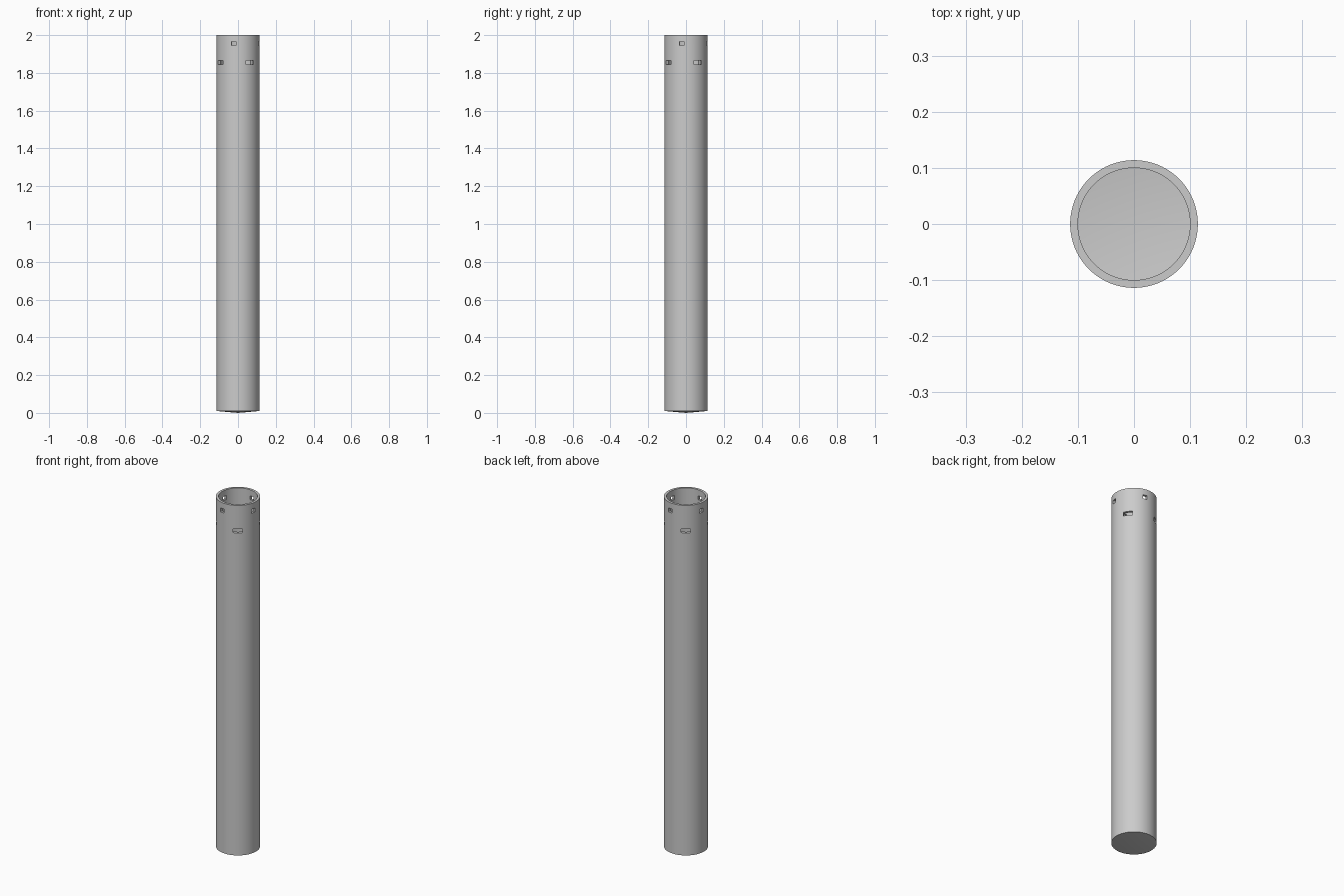
import bpy, bmesh, math
from mathutils import Matrix, Vector

if "Cube" in bpy.data.objects:
    bpy.data.objects.remove(bpy.data.objects["Cube"])

R_OUT, R_IN, HEIGHT = 0.1138, 0.1, 2.0
SEGMENTS = 96


def new_object(name, bm):
    mesh = bpy.data.meshes.new(name)
    bmesh.ops.recalc_face_normals(bm, faces=bm.faces)
    bm.to_mesh(mesh)
    bm.free()
    obj = bpy.data.objects.new(name, mesh)
    bpy.context.collection.objects.link(obj)
    return obj


# Hollow tube with a closed, very slightly conical base
profile = [(0, 0), (R_OUT, 0.01), (R_OUT, HEIGHT), (R_IN, HEIGHT), (R_IN, 0.022), (0, 0.012)]
bm = bmesh.new()
verts = [bm.verts.new((r, 0, z)) for r, z in profile]
edges = [bm.edges.new(pair) for pair in zip(verts, verts[1:])]
bmesh.ops.spin(bm, geom=verts + edges, cent=(0, 0, 0), axis=(0, 0, 1),
               angle=math.tau, steps=SEGMENTS, use_duplicate=False)
bmesh.ops.remove_doubles(bm, verts=bm.verts, dist=1e-5)
tube = new_object("tube", bm)

# Two staggered rows of four slots: start angle from the front, height, width
bm = bmesh.new()
for start, z, width in ((-11, 1.955, 0.024), (34, 1.855, 0.048)):
    for i in range(4):
        turn = Matrix.Rotation(math.radians(start + 90 * i), 4, 'Z')
        place = Matrix.Translation(Vector((0, -0.105, z)))
        size = Matrix.Diagonal((width, 0.06, 0.022, 1))
        bmesh.ops.create_cube(bm, size=1, matrix=turn @ place @ size)
cutter = new_object("slot_cutter", bm)
cutter.hide_render = True

cut = tube.modifiers.new("slots", 'BOOLEAN')
cut.operation = 'DIFFERENCE'
cut.solver = 'EXACT'
cut.object = cutter

# Apply the cuts and shade smoothly with crisp rims
bpy.context.view_layer.objects.active = tube
tube.select_set(True)
bpy.ops.object.modifier_apply(modifier=cut.name)
bpy.data.objects.remove(cutter)
bpy.ops.object.shade_smooth_by_angle(angle=math.radians(30))
